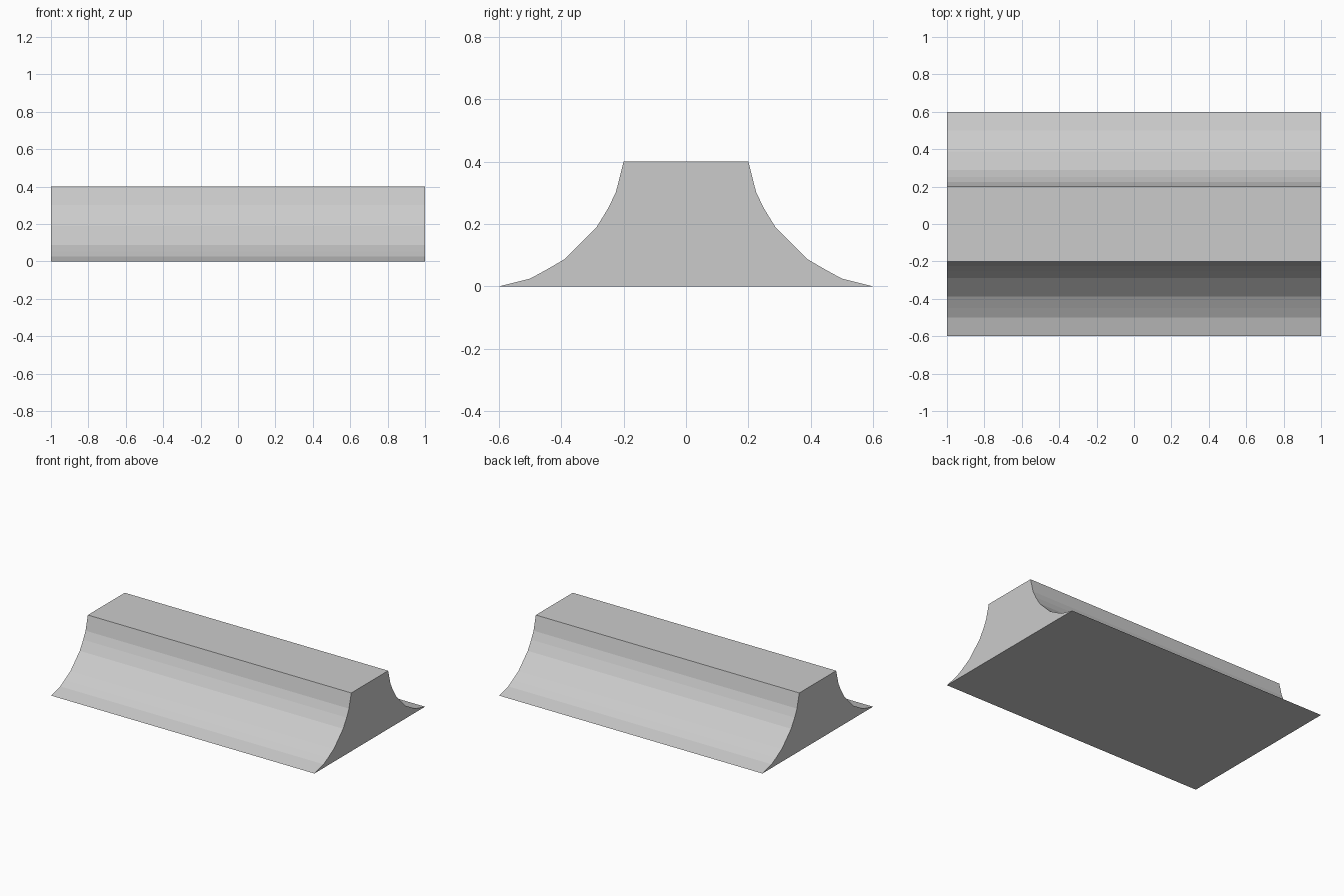
import bpy, bmesh

if "Cube" in bpy.data.objects:
    bpy.data.objects.remove(bpy.data.objects["Cube"])

# Half of the concave cross-section (y, z), from foot to crown
half = [(0.6, 0.0), (0.5, 0.025), (0.45, 0.052), (0.388, 0.088),
        (0.288, 0.188), (0.25, 0.25), (0.225, 0.302), (0.2, 0.4)]
profile = half + [(-y, z) for y, z in reversed(half)]

# Extrude the full profile along x
bm = bmesh.new()
end = bm.faces.new([bm.verts.new((-1, y, z)) for y, z in profile])
res = bmesh.ops.extrude_face_region(bm, geom=[end], use_keep_orig=True)
new_verts = [g for g in res["geom"] if isinstance(g, bmesh.types.BMVert)]
bmesh.ops.translate(bm, verts=new_verts, vec=(2, 0, 0))
bmesh.ops.recalc_face_normals(bm, faces=bm.faces)

# Flat-shaded ridge block
mesh = bpy.data.meshes.new("concave_ridge")
bm.to_mesh(mesh)
bm.free()
bpy.context.collection.objects.link(bpy.data.objects.new("concave_ridge", mesh))
